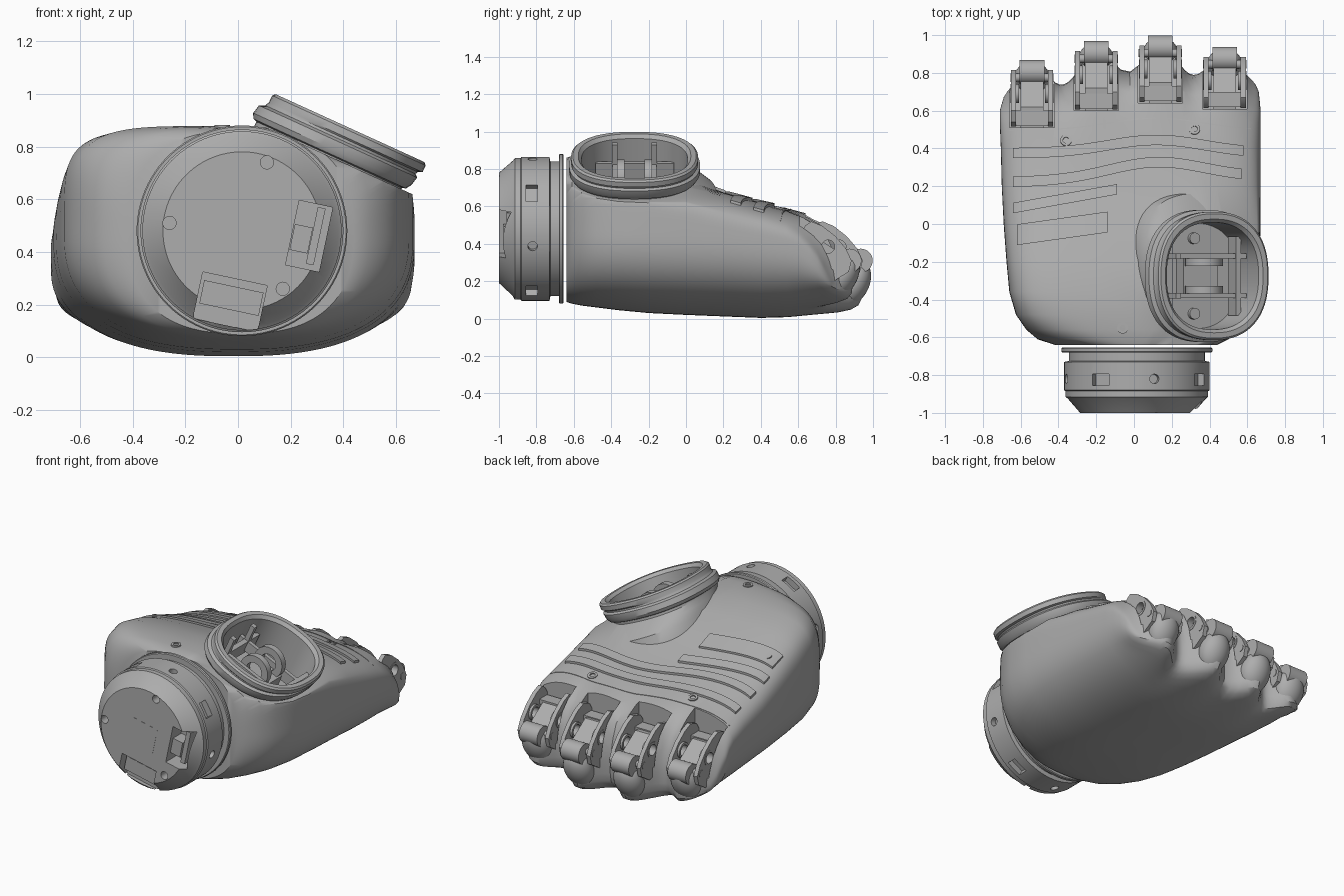
import bpy, bmesh, math
from math import sin, cos, pi, radians
from mathutils import Vector, Matrix
from mathutils.bvhtree import BVHTree

cube = bpy.data.objects.get("Cube")
if cube:
    bpy.data.objects.remove(cube, do_unlink=True)

grey = bpy.data.materials.new("matte_grey")
grey.use_nodes = True
grey.diffuse_color = (0.42, 0.42, 0.42, 1)
grey.node_tree.nodes["Principled BSDF"].inputs["Base Color"].default_value = (0.42, 0.42, 0.42, 1)
parts = []


def finish(name, bm):
    bmesh.ops.recalc_face_normals(bm, faces=bm.faces)
    mesh = bpy.data.meshes.new(name)
    bm.to_mesh(mesh)
    bm.free()
    mesh.materials.append(grey)
    obj = bpy.data.objects.new(name, mesh)
    bpy.context.scene.collection.objects.link(obj)
    parts.append(obj)
    return obj


def loft(name, rings, start=True, end=True):
    """Skin a list of equal rings; ends are closed with strips across."""
    bm = bmesh.new()
    vs = [[bm.verts.new(p) for p in r] for r in rings]
    n = len(rings[0])
    for a, b in zip(vs, vs[1:]):
        for i in range(n):
            j = (i + 1) % n
            bm.faces.new((a[i], a[j], b[j], b[i]))
    for ring, wanted in ((vs[0], start), (vs[-1], end)):
        for i in range(n // 2 if wanted else 0):
            idx = dict.fromkeys((i, i + 1, (n - i - 1) % n, (n - i) % n))
            bm.faces.new([ring[k] for k in idx])
    return finish(name, bm)


def box(name, centre, size, rot=Matrix()):
    bm = bmesh.new()
    m = Matrix.Translation(centre) @ rot @ Matrix.Diagonal((*size, 1))
    bmesh.ops.create_cube(bm, size=1, matrix=m)
    return finish(name, bm)


def cyl(name, centre, r, depth, axis):
    bm = bmesh.new()
    m = Matrix.Translation(centre) @ Vector(axis).to_track_quat("Z", "Y").to_matrix().to_4x4()
    bmesh.ops.create_cone(bm, cap_ends=True, segments=32, radius1=r, radius2=r, depth=depth, matrix=m)
    return finish(name, bm)


def prism(name, pts, x0, x1):
    """Extrude a y-z outline from x0 to x1."""
    bm = bmesh.new()
    face = bm.faces.new([bm.verts.new((x0, y, z)) for y, z in pts])
    out = bmesh.ops.extrude_face_region(bm, geom=[face])["geom"]
    bmesh.ops.translate(bm, vec=(x1 - x0, 0, 0), verts=[v for v in out if isinstance(v, bmesh.types.BMVert)])
    return finish(name, bm)


def tube(name, centre, r, hole, depth, axis):
    rot = Vector(axis).to_track_quat("Z", "Y")
    prof = [(hole, -depth / 2), (r, -depth / 2), (r, depth / 2), (hole, depth / 2), (hole, -depth / 2)]
    rings = [[Vector(centre) + rot @ Vector((q * cos(a), q * sin(a), h))
              for a in (2 * pi * k / 28 for k in range(28))] for q, h in prof]
    return loft(name, rings, False, False)


def cut(obj, cutters):
    """Subtract the cutters, then discard them."""
    for c in cutters:
        c.hide_render = True
        mod = obj.modifiers.new("cut", "BOOLEAN")
        mod.operation, mod.solver, mod.object = "DIFFERENCE", "EXACT", c
    deps = bpy.context.evaluated_depsgraph_get()
    mesh = bpy.data.meshes.new_from_object(obj.evaluated_get(deps))
    obj.modifiers.clear()
    obj.data = mesh
    for c in cutters:
        parts.remove(c)
        bpy.data.objects.remove(c, do_unlink=True)


def power(v, e):
    return math.copysign(abs(v) ** e, v)


# Thumb mount frame: tilted oval facing up and outwards
C = Vector((0.425, -0.275, 0.87))
U, N = Vector((0.91, 0, -0.415)), Vector((0.415, 0, 0.91))


def oval(t, r, v_shift=0, u_shift=0):
    pts = []
    for k in range(64):
        a = 2 * pi * k / 64
        pts.append(C + N * t + U * (u_shift + 0.33 * r * power(cos(a), 0.85))
                   + Vector((0, v_shift + 0.35 * r * power(sin(a), 0.85), 0)))
    return pts


# Fingers: centre x, tip y, socket start y, cap height
fingers = [(-0.54, 0.87, 0.51, 0.235), (-0.2, 0.97, 0.60, 0.19),
           (0.14, 1.0, 0.64, 0.19), (0.48, 0.94, 0.61, 0.235)]


def tip_line(x):
    """Scalloped front edge of the palm."""
    f = min(max((x + 0.54) / 0.34, 0), 2.999)
    i = int(f)
    y = fingers[i][1] + (fingers[i + 1][1] - fingers[i][1]) * (f - i)
    return y - 0.05 - 0.13 * sin(pi * (x + 0.54) / 0.34) ** 2


# Palm shell: y, left x, right x, bottom, top, widest height, top squareness
stations = [
    (-0.64, -0.42, 0.44, 0.09, 0.86, 0.47, 2.5), (-0.61, -0.51, 0.50, 0.08, 0.87, 0.47, 3.2),
    (-0.56, -0.57, 0.56, 0.07, 0.875, 0.47, 4), (-0.48, -0.625, 0.61, 0.06, 0.878, 0.47, 4.8),
    (-0.36, -0.66, 0.65, 0.045, 0.868, 0.47, 5), (-0.2, -0.675, 0.665, 0.03, 0.825, 0.46, 4.8),
    (0, -0.69, 0.67, 0.02, 0.75, 0.45, 4.4), (0.2, -0.7, 0.67, 0.012, 0.675, 0.44, 3.8),
    (0.4, -0.705, 0.67, 0.004, 0.62, 0.42, 3.4), (0.55, -0.71, 0.67, 0.008, 0.585, 0.4, 3.2),
    (0.66, -0.71, 0.67, 0.02, 0.55, 0.38, 3), (0.75, -0.71, 0.665, 0.03, 0.51, 0.34, 2.8),
    (0.81, -0.70, 0.66, 0.045, 0.46, 0.3, 2.7), (0.85, -0.69, 0.645, 0.07, 0.38, 0.25, 2.6),
    (0.87, -0.67, 0.625, 0.11, 0.3, 0.21, 2.5), (0.875, -0.65, 0.61, 0.16, 0.24, 0.2, 2.5)]
rings = []
for y, xl, xr, zb, zt, zm, sq in stations:
    ring = []
    for k in range(160):
        a = 2 * pi * k / 160
        e, h = (2 / sq, zt - zm) if sin(a) >= 0 else (0.8, zm - zb)
        p = Vector(((xl + xr) / 2 + (xr - xl) / 2 * power(cos(a), e), y, zm + h * power(sin(a), e)))
        w = min(max((y - 0.45) / 0.42, 0), 1)
        p.y += w * w * (3 - 2 * w) * (tip_line(p.x) - 0.875)
        over = (p - C).dot(N) + 0.13
        if over > 0 and y < 0.15:
            p.z -= over / N.z
        ring.append(p)
    rings.append(ring)
palm = loft("palm_shell", rings)
cutters = [loft("thumb_cutter", [oval(-0.29, 0.83), oval(0.2, 0.83)])]
for x, ye, ys, zc in fingers:
    cutters.append(prism("socket_cutter", [(ys, 0.36), (ys, 0.9), (1.2, 0.9), (1.2, 0.2), (ye - 0.1, 0.24),
                                           (ys + 0.03, 0.32)], x - 0.118, x + 0.118))
cut(palm, cutters)

# Raised strips, seam and screw bosses follow the back of the hand
bvh = BVHTree.FromPolygons([v.co for v in palm.data.vertices], [p.vertices for p in palm.data.polygons])


def top_z(x, y):
    return bvh.ray_cast(Vector((x, y, 3)), Vector((0, 0, -1)))[0].z


def strip(name, x0, x1, path, width, h):
    rows = []
    for k in range(33):
        x = x0 + (x1 - x0) * k / 32
        a, b = path(x) - width / 2, path(x) + width / 2
        za, zb = top_z(x, a), top_z(x, b)
        rows.append([(x, a, za + h), (x, b, zb + h), (x, b, zb - 0.02), (x, a, za - 0.02)])
    loft(name, rows)


def arch(x):
    return math.exp(-((x - 0.12) / 0.36) ** 2)


strip("back_strip_front", -0.64, 0.58, lambda x: 0.375 + 0.07 * arch(x), 0.055, 0.014)
strip("back_strip_middle", -0.64, 0.57, lambda x: 0.235 + 0.02 * x + 0.09 * arch(x), 0.055, 0.014)
strip("back_strip_short", -0.64, -0.09, lambda x: 0.2 + 0.18 * x, 0.055, 0.014)
strip("back_panel", -0.62, -0.14, lambda x: 0.03 + 0.14 * x, 0.11, 0.012)
strip("back_seam", -0.66, 0.62, lambda x: 0.495 + 0.065 * arch(x), 0.006, 0.003)
for x, y in ((-0.36, 0.44), (0.32, 0.5), (-0.55, -0.05), (-0.06, -0.55)):
    tube("screw_boss", (x, y, top_z(x, y) - 0.008), 0.03, 0.016, 0.03, (0, 0 if y < -0.5 else 0.3, 1))

# Thumb collar: flared neck, lower bead, upper rim and recessed floor
collar = [(-0.3, 1.08, 0.075, 0), (-0.22, 1.06, 0.065, 0), (-0.17, 0.97, 0.03, -0.02), (-0.14, 0.92, 0, -0.03),
          (-0.125, 0.92, 0, -0.03), (-0.12, 0.965, 0, -0.03), (-0.1, 1, 0, -0.028), (-0.065, 1, 0, -0.02),
          (-0.055, 0.95, 0, -0.015), (-0.045, 0.95, 0, -0.01), (-0.038, 0.97), (-0.01, 0.97), (0, 0.94),
          (0, 0.86), (-0.02, 0.81), (-0.27, 0.8)]
loft("thumb_collar", [oval(*c) for c in collar], False, True)
tilt = Matrix((U, (0, 1, 0), N)).transposed().to_4x4()
for s in (-1, 1):
    side = Vector((0, 0.105 * s, 0))
    box("thumb_rail", C - N * 0.17 + side, (0.5, 0.025, 0.07), tilt)
    box("thumb_post", C - N * 0.1 - U * 0.2 + side, (0.03, 0.03, 0.16), tilt)
    tube("thumb_bearing", C - N * 0.13 + side * 0.7, 0.1, 0.055, 0.04, (0, 1, 0))
    box("thumb_cross_bar", C - N * 0.18 + U * 0.2 * s, (0.03, 0.42, 0.1), tilt)
    cyl("thumb_floor_boss", C - N * 0.26 + side * 1.9, 0.03, 0.03, N)
box("thumb_hub", C - N * 0.22, (0.2, 0.2, 0.09), tilt)

# Finger sockets: paired flanges, inner block, knuckle and rounded cap
for x, ye, ys, zc in fingers:
    outline = [(ys + 0.005, 0.26), (ys + 0.005, 0.46), (ys + 0.03, 0.5), (ye - 0.27, 0.52), (ye - 0.21, 0.495),
               (ye - 0.14, 0.44), (ye - 0.085, 0.375), (ye - 0.055, 0.31), (ye - 0.07, 0.25), (ye - 0.15, 0.2)]
    for s in (-1, 1):
        flange = prism("finger_flange", outline, x + s * 0.085, x + s * 0.112)
        cut(flange, [cyl("pin_cutter", (x + s * 0.1, ye - 0.18, 0.385), 0.035, 0.1, (1, 0, 0))])
        tube("flange_boss", (x + s * 0.092, ye - 0.18, 0.385), 0.05, 0.035, 0.045, (1, 0, 0))
        cyl("flange_pin", (x + s * 0.09, ye - 0.095, 0.315), 0.022, 0.05, (1, 0, 0))
    prism("finger_block", [(ys, 0.25), (ys, 0.43), (ye - 0.25, 0.44), (ye - 0.1, 0.34), (ye - 0.1, 0.22)],
          x - 0.06, x + 0.06)
    box("block_ridge", (x, ys + 0.05, 0.43), (0.17, 0.08, 0.03))
    cyl("knuckle", (x, ye - 0.066, 0.31), 0.064, 0.13, (1, 0, 0))
    bm = bmesh.new()
    lean = Matrix.Translation((x, ye - 0.1, zc)) @ Matrix.Rotation(radians(-25), 4, "X")
    bmesh.ops.create_uvsphere(bm, u_segments=32, v_segments=20, radius=1,
                              matrix=lean @ Matrix.Diagonal((0.095, 0.08, 0.125, 1)))
    finish("finger_cap", bm)

# Wrist drum turned around the y axis
WX, WZ = 0.015, 0.48


def turned(name, profile):
    return loft(name, [[(WX + r * cos(a), y, WZ + r * sin(a)) for a in (2 * pi * k / 96 for k in range(96))]
                       for y, r in profile])


turned("wrist_flange", [(-0.655, 0.395), (-0.66, 0.4), (-0.675, 0.4), (-0.68, 0.395)])
wrist = turned("wrist_drum", [(-0.68, 0.36), (-0.725, 0.36), (-0.73, 0.385), (-0.88, 0.385), (-0.885, 0.378),
                              (-0.915, 0.378), (-0.925, 0.365), (-1, 0.3)])
cutters = []
for q in range(4):
    a = radians(30 + 90 * q)
    cutters.append(box("window_cutter", (WX + 0.38 * cos(a), -0.825, WZ + 0.38 * sin(a)),
                       (0.07, 0.06, 0.1), Matrix.Rotation(-a, 4, "Y")))
    a = radians(76 + 90 * q)
    d = Vector((cos(a), 0, sin(a)))
    cutters.append(cyl("hole_cutter", Vector((WX, -0.82, WZ)) + d * 0.38, 0.025, 0.06, d))
for x, z in ((0.11, 0.74), (-0.26, 0.51), (0.17, 0.26)):
    cutters.append(cyl("face_hole_cutter", (x, -1, z), 0.025, 0.12, (0, 1, 0)))
turn = Matrix.Rotation(radians(12), 4, "Y")
cutters.append(box("lower_slot_cutter", (-0.03, -1, 0.21), (0.25, 0.2, 0.18), turn))
cutters.append(box("side_slot_cutter", (0.27, -1, 0.46), (0.13, 0.22, 0.25), turn))
cut(wrist, cutters)

# Connectors on the wrist face
box("lower_connector", (-0.025, -0.925, 0.225), (0.23, 0.07, 0.09), turn)
box("side_connector", (0.24, -0.93, 0.45), (0.07, 0.09, 0.1), turn)
box("side_latch", (0.295, -0.925, 0.46), (0.03, 0.07, 0.22), turn)
box("face_plate", (0.01, -0.999, 0.48), (0.19, 0.004, 0.17), turn)

# Smooth shading with sharp edges kept
bpy.ops.object.select_all(action="DESELECT")
for obj in parts:
    obj.select_set(True)
bpy.context.view_layer.objects.active = palm
bpy.ops.object.shade_smooth_by_angle(angle=radians(32))
